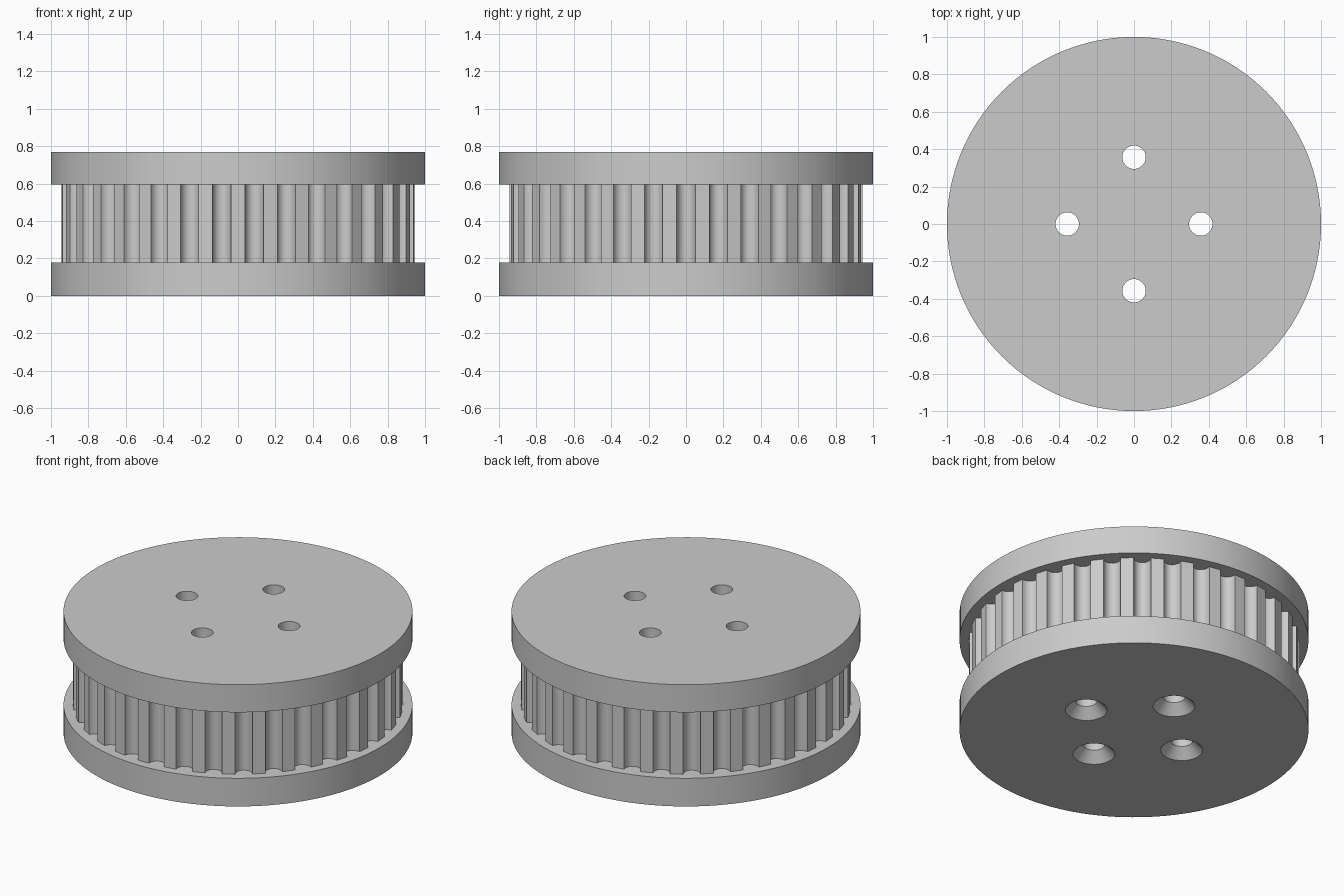
import bpy
import bmesh
from math import cos, sin, pi, radians

cube = bpy.data.objects.get("Cube")
if cube:
    bpy.data.objects.remove(cube, do_unlink=True)

HEIGHT, LOW, HIGH = 0.77, 0.178, 0.595   # overall height and toothed band limits
TEETH, TOOTH_R = 34, 0.944
GROOVE_HALF, GROOVE_DEPTH = 0.05, 0.055
HOLE_R, SINK_R, SINK_DEPTH, BOLT_R = 0.0625, 0.12, 0.06, 0.357

grey = bpy.data.materials.new("plain grey")
grey.use_nodes = True
colour = (0.6, 0.6, 0.6, 1)
grey.diffuse_color = colour
grey.node_tree.nodes["Principled BSDF"].inputs["Base Color"].default_value = colour


def circle(r, n, cx=0, cy=0):
    return [(cx + r * cos(2 * pi * i / n), cy + r * sin(2 * pi * i / n)) for i in range(n)]


def loft(bm, sections):
    """Closed solid through (outline, z) sections with equal point counts."""
    rings = [[bm.verts.new((x, y, z)) for x, y in pts] for pts, z in sections]
    n = len(rings[0])
    for a, b in zip(rings, rings[1:]):
        for i in range(n):
            j = (i + 1) % n
            bm.faces.new((a[i], a[j], b[j], b[i]))
    bm.faces.new(rings[0][::-1])
    bm.faces.new(rings[-1])


def solid(name, *lofts):
    bm = bmesh.new()
    for sections in lofts:
        loft(bm, sections)
    mesh = bpy.data.meshes.new(name)
    bm.to_mesh(mesh)
    bm.free()
    mesh.materials.append(grey)
    obj = bpy.data.objects.new(name, mesh)
    bpy.context.collection.objects.link(obj)
    return obj


def combine(target, tool, operation):
    """Boolean the tool into the target, then discard the tool."""
    bpy.context.view_layer.objects.active = target
    mod = target.modifiers.new(operation.lower(), 'BOOLEAN')
    mod.operation, mod.solver, mod.object = operation, 'EXACT', tool
    tool.hide_render = True
    bpy.ops.object.modifier_apply(modifier=mod.name)
    bpy.data.objects.remove(tool, do_unlink=True)


# Toothed outline: rounded grooves, one centred on +x
outline = []
STEPS = 12
for tooth in range(TEETH):
    a = 2 * pi * tooth / TEETH
    for k in range(STEPS + 1):
        t = pi * k / STEPS
        r = TOOTH_R - GROOVE_DEPTH * sin(t)
        s = -GROOVE_HALF * cos(t)
        outline.append((r * cos(a) - s * sin(a), r * sin(a) + s * cos(a)))

# Wheel body: toothed band joined to the two flanges
pulley = solid("toothed_pulley", [(outline, LOW - 0.05), (outline, HIGH + 0.05)])
rim = circle(1, 128)
for name, z0, z1 in (("lower_flange", 0, LOW), ("upper_flange", HIGH, HEIGHT)):
    combine(pulley, solid(name, [(rim, z0), (rim, z1)]), 'UNION')

# Four bolt holes, countersunk from below
holes = []
for q in range(4):
    x, y = BOLT_R * cos(q * pi / 2), BOLT_R * sin(q * pi / 2)
    extra = 0.02
    slope = (SINK_R - HOLE_R) / SINK_DEPTH
    holes.append([(circle(SINK_R + extra * slope, 48, x, y), -extra),
                  (circle(HOLE_R, 48, x, y), SINK_DEPTH),
                  (circle(HOLE_R, 48, x, y), HEIGHT + extra)])
combine(pulley, solid("bolt_holes", *holes), 'DIFFERENCE')

# Smooth round walls, crisp edges
bpy.ops.object.select_all(action='DESELECT')
pulley.select_set(True)
bpy.context.view_layer.objects.active = pulley
bpy.ops.object.shade_smooth_by_angle(angle=radians(30))
